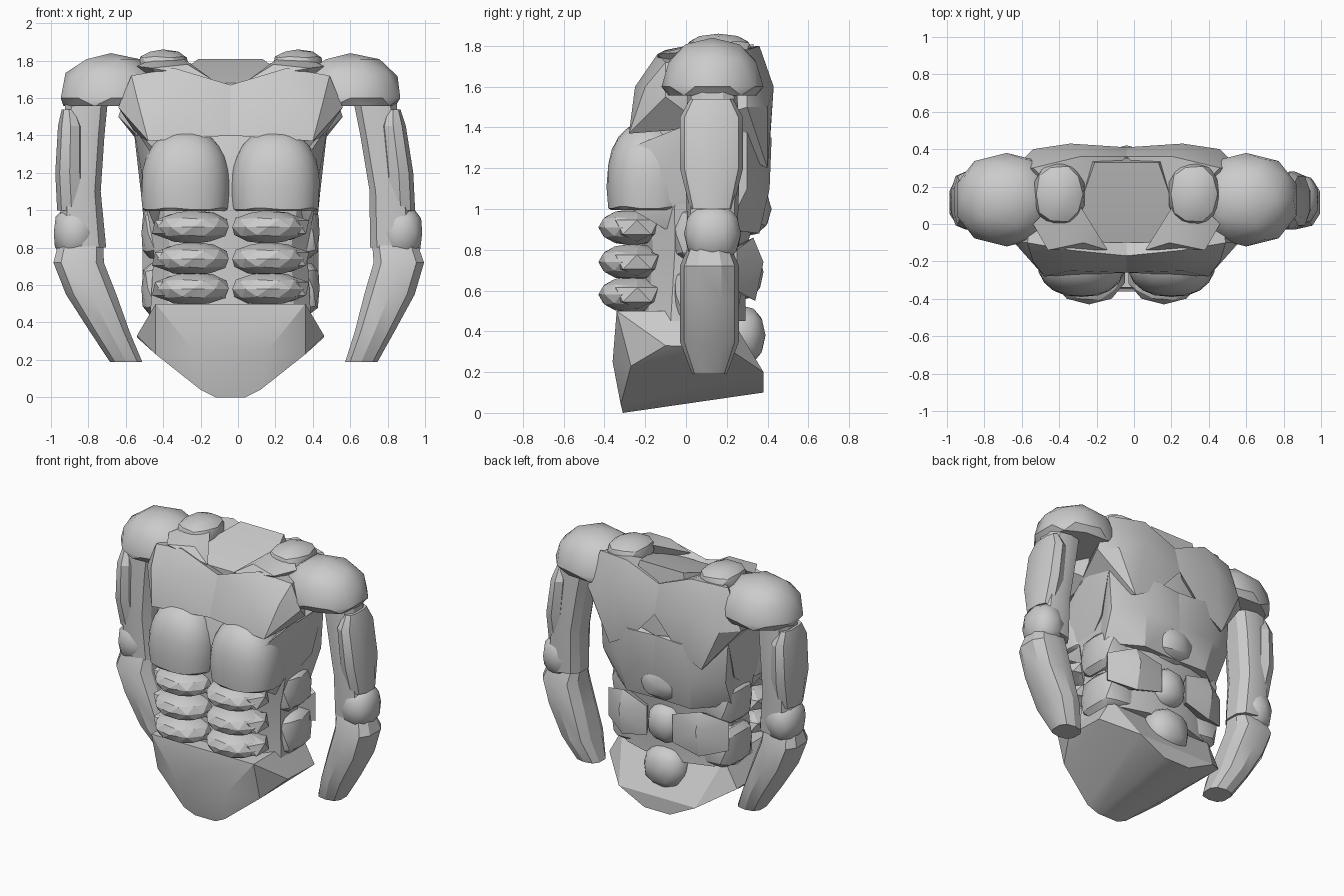
import bpy, bmesh
from math import cos, sin, pi, radians, copysign
from mathutils import Vector

MID = -0.04  # body symmetry plane

cube = bpy.data.objects.get("Cube")
if cube:
    bpy.data.objects.remove(cube, do_unlink=True)

grey = bpy.data.materials.new("stone_grey")
grey.use_nodes = True
grey.diffuse_color = (0.6, 0.6, 0.6, 1)
grey.node_tree.nodes["Principled BSDF"].inputs["Base Color"].default_value = grey.diffuse_color


def finish(name, bm, crease):
    """Turn the bmesh into a shaded, coloured object."""
    bmesh.ops.recalc_face_normals(bm, faces=bm.faces)
    mesh = bpy.data.meshes.new(name)
    bm.to_mesh(mesh)
    bm.free()
    mesh.materials.append(grey)
    obj = bpy.data.objects.new(name, mesh)
    bpy.context.collection.objects.link(obj)
    bpy.ops.object.select_all(action="DESELECT")
    obj.select_set(True)
    bpy.context.view_layer.objects.active = obj
    bpy.ops.object.shade_smooth_by_angle(angle=radians(crease))


def hull(name, points, sides):
    """Convex block through points measured from the body plane."""
    bm = bmesh.new()
    for side in sides:
        for x, y, z in points:
            bm.verts.new((MID + side * x, y, z))
    result = bmesh.ops.convex_hull(bm, input=bm.verts)
    inner = [g for g in result["geom_interior"] if isinstance(g, bmesh.types.BMVert)]
    bmesh.ops.delete(bm, geom=inner, context="VERTS")
    finish(name, bm, crease=28)


def boxed(value, power):
    return copysign(abs(value) ** power, value)


def blob(name, centre, size, power=0.85, detail=2, crease=28, floor=-1):
    """Faceted ellipsoid, boxier for a lower power, cut flat at the floor."""
    bm = bmesh.new()
    bmesh.ops.create_icosphere(bm, subdivisions=detail, radius=1)
    for vert in bm.verts:
        unit = vert.co.copy()
        unit.z = max(unit.z, floor)
        vert.co = Vector(c + s * boxed(k, power) for c, s, k in zip(centre, size, unit))
    finish(name, bm, crease)


def loft(name, rows, sides=10, power=0.75):
    """Stack of rounded sections: height, centre, half width, front, back."""
    bm = bmesh.new()
    rings = []
    for z, middle, half, front, back in rows:
        ring = []
        for i in range(sides):
            turn = 2 * pi * (i + 0.5) / sides
            across, along = boxed(cos(turn), power), boxed(sin(turn), power)
            y = (front + back) / 2 + along * (back - front) / 2
            ring.append(bm.verts.new((middle + across * half, y, z)))
        rings.append(ring)
    for upper, lower in zip(rings, rings[1:]):
        for i in range(sides):
            j = (i + 1) % sides
            bm.faces.new((upper[i], upper[j], lower[j], lower[i]))
    bm.faces.new(rings[0])
    bm.faces.new(rings[-1])
    finish(name, bm, crease=28)


def limb(name, side, lean, rows, front, back, taper):
    """Arm part from height, centre and half width, narrowed at both ends."""
    sections = []
    for row, (z, middle, half) in enumerate(rows):
        squeeze = taper if row in (0, len(rows) - 1) else 0
        swung = side * (middle + lean * (z - 0.8))
        sections.append((z, swung, half, front + squeeze, back - squeeze))
    loft(name, sections)


# Trunk core and the neck stump sloping down to the front
core = [(1.6, 0.46, -0.1, 0.36), (1.3, 0.48, -0.24, 0.38), (1, 0.46, -0.25, 0.36),
        (0.8, 0.42, -0.22, 0.3), (0.45, 0.44, -0.25, 0.3)]
loft("torso_core", [(z, MID, half, front, back) for z, half, front, back in core], sides=12)
hull("neck_base", [(0.2, -0.1, 1.68), (0.17, 0.33, 1.81), (0.25, 0.1, 1.75),
                   (0.25, -0.1, 1.5), (0.25, 0.36, 1.5)], sides=(-1, 1))

# Pelvis with a wedge shaped underside
hull("pelvis", [(0.08, -0.31, 0), (0.1, 0.38, 0.1), (0.16, -0.32, 0.04), (0.4, -0.27, 0.23),
                (0.5, -0.1, 0.33), (0.5, 0.2, 0.32), (0.3, 0.38, 0.2), (0.2, -0.36, 0.25),
                (0.4, -0.34, 0.5), (0.4, 0.2, 0.5)], sides=(-1, 1))

for side, word, lean in ((1, "left", 0), (-1, "right", 0.1)):

    def muscle(part, x, y, z, size, **shape):
        blob(f"{word}_{part}", (MID + side * x, y, z), size, **shape)

    def block(part, *points):
        hull(f"{word}_{part}", points, sides=(side,))

    # Upper chest, notched at the throat, and collar
    block("upper_chest", (0, -0.26, 1.4), (0.44, -0.28, 1.37), (0.6, -0.1, 1.55),
          (0.53, -0.1, 1.72), (0.5, -0.2, 1.6), (0.3, -0.25, 1.6), (0.3, -0.14, 1.76),
          (0, -0.17, 1.67), (0, 0, 1.6), (0.5, 0.1, 1.4), (0.5, 0.1, 1.7))
    block("collar", (0.1, -0.14, 1.7), (0.23, -0.1, 1.78), (0.42, -0.14, 1.76),
          (0.5, 0, 1.77), (0.4, 0.1, 1.82), (0.25, 0.1, 1.81), (0.3, 0, 1.6))
    muscle("trapezius", 0.36, 0.16, 1.77, (0.14, 0.17, 0.09))

    # Breast and abdominal muscles
    muscle("breast", 0.24, -0.18, 1.11, (0.24, 0.21, 0.32), detail=3, floor=-0.3)
    for level, z in (("upper", 0.91), ("middle", 0.74), ("lower", 0.58)):
        muscle(level + "_abdominal", 0.2, -0.26, z, (0.2, 0.17, 0.09), power=0.95, crease=20)
        muscle(level + "_abdominal_edge", 0.32, -0.24, z, (0.11, 0.12, 0.07), detail=1, crease=10)

    # Ribs, waist and lower back
    block("rib_side", (0.42, -0.28, 1.3), (0.44, -0.27, 1), (0.48, 0.2, 1.1),
          (0.52, 0.1, 1.45), (0.5, 0.3, 1.4), (0.2, 0, 1.2), (0.4, -0.1, 0.9))
    block("flank", (0, 0.4, 1.35), (0, 0.41, 1.1), (0.28, 0.41, 1.1), (0.48, 0.3, 1.1),
          (0.5, 0.3, 1.4), (0.2, 0.42, 1.35), (0.46, 0.2, 0.9), (0.25, 0.36, 0.88),
          (0, 0.35, 0.88), (0.4, 0, 1.1))
    for level, z in (("upper", 0.88), ("lower", 0.58)):
        muscle(level + "_waist", 0.34, 0.1, z, (0.14, 0.17, 0.15), power=0.6)
    block("lower_back", (0.1, 0.35, 0.8), (0.1, 0.35, 0.6), (0.3, 0.38, 0.74), (0.47, 0.25, 0.8),
          (0.47, 0.25, 0.6), (0.3, 0.34, 0.55), (0.3, 0.33, 0.86), (0.3, 0, 0.7))

    # Broad upper back
    block("shoulder_blade", (0, 0.36, 1.7), (0.25, 0.36, 1.8), (0.5, 0.3, 1.78),
          (0.6, 0.3, 1.5), (0.36, 0.4, 1.2), (0.18, 0.41, 1.3), (0, 0.41, 1.5),
          (0.3, 0.43, 1.6), (0.5, 0.4, 1.5), (0.5, 0, 1.4), (0.3, 0.1, 1.78))

    # Shoulder cap, flat underneath
    muscle("shoulder", 0.64, 0.13, 1.6, (0.28, 0.25, 0.24), power=0.9, floor=-0.15)

    # Arm, the right one swung outwards at the top
    limb(word + "_upper_arm", side, lean,
         [(1.6, 0.73, 0.12), (1.4, 0.76, 0.11), (1.1, 0.81, 0.11), (0.8, 0.83, 0.13)],
         front=0, back=0.26, taper=0.01)
    limb(word + "_outer_arm", side, lean,
         [(1.54, 0.83, 0.04), (1.45, 0.83, 0.07), (1.2, 0.86, 0.08), (1, 0.87, 0.08)],
         front=-0.03, back=0.28, taper=0.05)
    blob(word + "_elbow", (side * 0.87, 0.13, 0.88), (0.12, 0.14, 0.15))
    limb(word + "_forearm", side, lean,
         [(0.86, 0.83, 0.12), (0.72, 0.86, 0.14), (0.55, 0.81, 0.14), (0.35, 0.73, 0.11),
          (0.19, 0.66, 0.09)], front=-0.03, back=0.26, taper=0.06)

# Spine knobs down the back
for part, z, size in (("middle_spine", 1, (0.18, 0.16, 0.14)),
                      ("lower_spine", 0.69, (0.13, 0.12, 0.14)),
                      ("tail_base", 0.38, (0.16, 0.13, 0.15))):
    blob(part, (MID, 0.26, z), size)
